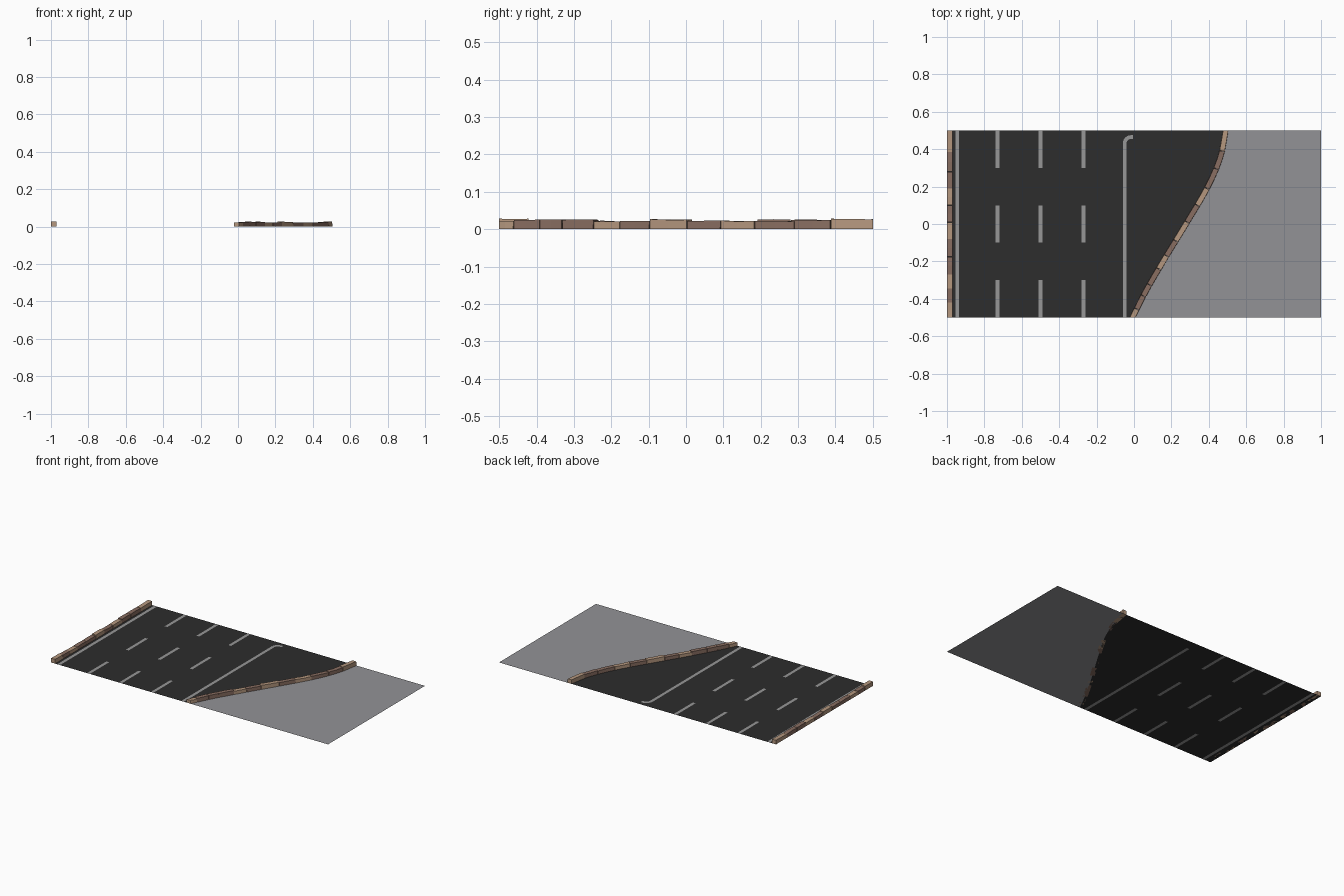
import bpy, bmesh, math, random
from mathutils import Vector

if "Cube" in bpy.data.objects:
    bpy.data.objects.remove(bpy.data.objects["Cube"])
random.seed(4)


def material(name, rgb):
    m = bpy.data.materials.new(name)
    m.diffuse_color = (*rgb, 1)
    m.use_nodes = True
    m.node_tree.nodes["Principled BSDF"].inputs["Base Color"].default_value = m.diffuse_color
    return m


ASPHALT = material("asphalt", (0.026, 0.026, 0.026))
PAINT = material("road paint", (0.31, 0.31, 0.31))
PAVING = material("grey pavement", (0.29, 0.29, 0.305))
LIGHT = material("light brown stone", (0.46, 0.31, 0.21))
DARK = material("dark brown stone", (0.25, 0.155, 0.12))


def add_object(name, bm, mats):
    me = bpy.data.meshes.new(name)
    bm.to_mesh(me)
    bm.free()
    for m in mats:
        me.materials.append(m)
    ob = bpy.data.objects.new(name, me)
    bpy.context.collection.objects.link(ob)
    return ob


# Curved kerb line: x as a smooth function of y
CURVE = [(-0.5, -0.008), (-0.36, 0.063), (-0.18, 0.168), (0.01, 0.284),
         (0.2, 0.395), (0.36, 0.463), (0.5, 0.49)]


def kerb_x(y):
    n = len(CURVE)
    i = 0
    while i < n - 2 and y > CURVE[i + 1][0]:
        i += 1

    def slope(k):
        a, b = CURVE[max(k - 1, 0)], CURVE[min(k + 1, n - 1)]
        return (b[1] - a[1]) / (b[0] - a[0])
    (y0, x0), (y1, x1) = CURVE[i], CURVE[i + 1]
    h = y1 - y0
    t = (y - y0) / h
    return ((2*t**3 - 3*t*t + 1) * x0 + (t**3 - 2*t*t + t) * h * slope(i)
            + (3*t*t - 2*t**3) * x1 + (t**3 - t*t) * h * slope(i + 1))


# Ground: rows of quads, painted lanes cut in as faces
lines = [(-0.945, "solid"), (-0.73, "dash"), (-0.5, "dash"), (-0.27, "dash"), (-0.05, "hook")]
rows = sorted([round(-0.5 + 0.05 * i, 3) for i in range(21)] + [0.43])
bm = bmesh.new()
for y0, y1 in zip(rows, rows[1:]):
    ym = (y0 + y1) / 2
    edges = [-1.0] + [x + s for x, _ in lines for s in (-0.01, 0.01)]
    low, high = edges + [kerb_x(y0), 1], edges + [kerb_x(y1), 1]
    for i in range(len(low) - 1):
        f = bm.faces.new([bm.verts.new(p) for p in (
            (low[i], y0, 0), (low[i + 1], y0, 0), (high[i + 1], y1, 0), (high[i], y1, 0))])
        if i == len(low) - 2:
            f.material_index = 2
        elif i % 2 == 1 and i // 2 < len(lines):
            kind = lines[i // 2][1]
            dashed = abs(ym) < 0.1 or abs(ym) > 0.3
            if kind == "solid" or (kind == "dash" and dashed) or (kind == "hook" and ym < 0.43):
                f.material_index = 1
bmesh.ops.remove_doubles(bm, verts=bm.verts, dist=1e-5)
add_object("road_and_pavement", bm, [ASPHALT, PAINT, PAVING])

# Turned end of the right lane line
bm = bmesh.new()
path = [(-0.015 - 0.045 * math.cos(a), 0.43 + 0.045 * math.sin(a),
         -0.015 - 0.025 * math.cos(a), 0.43 + 0.025 * math.sin(a))
        for a in [math.pi / 2 * i / 8 for i in range(9)]]
path.append((-0.005, 0.475, -0.005, 0.455))
pairs = [(bm.verts.new((a, b, 0.0006)), bm.verts.new((c, d, 0.0006))) for a, b, c, d in path]
for p, q in zip(pairs, pairs[1:]):
    bm.faces.new((p[0], p[1], q[1], q[0]))
bmesh.ops.recalc_face_normals(bm, faces=bm.faces)
add_object("lane_line_hook", bm, [PAINT])


# Kerbs: rows of uneven stones with alternating colours
def kerb(name, joints, shades, heights, centre, half):
    def across(y):
        if abs(y) > 0.499:
            return Vector((half, 0, 0))
        d = (centre(y + 0.005) - centre(y - 0.005)) / 0.01
        return Vector((1, -d, 0)).normalized() * half
    bm = bmesh.new()
    for k, (y0, y1) in enumerate(zip(joints, joints[1:])):
        a = y0 + (0.001 if k else 0)
        b = y1 - (0.001 if k < len(joints) - 2 else 0)
        s = bmesh.new()
        rings = []
        for y in (a, (a + b) / 2, b):
            c, n = Vector((centre(y), y, 0)), across(y)
            h = heights[k % len(heights)] + random.uniform(-0.0015, 0.0015)
            up = Vector((0, 0, h))
            rings.append([s.verts.new(v) for v in (c - n, c + n, c + n * 0.94 + up, c - n * 0.94 + up)])
        for r, q in zip(rings, rings[1:]):
            for i in range(4):
                s.faces.new((r[i], r[(i + 1) % 4], q[(i + 1) % 4], q[i]))
        s.faces.new(rings[0])
        s.faces.new(rings[-1][::-1])
        # soften the top rim
        rim = [e for e in s.edges if min(v.co.z for v in e.verts) > 0.01
               and e.calc_face_angle(0) > 0.6]
        bmesh.ops.bevel(s, geom=rim, offset=0.002, segments=1, affect='EDGES')
        bmesh.ops.recalc_face_normals(s, faces=s.faces)
        for f in s.faces:
            f.material_index = shades[k] == "d"
        tmp = bpy.data.meshes.new("tmp")
        s.to_mesh(tmp)
        s.free()
        bm.from_mesh(tmp)
        bpy.data.meshes.remove(tmp)
    add_object(name, bm, [LIGHT, DARK])


heights = [0.022, 0.026, 0.025, 0.026, 0.022, 0.021, 0.026, 0.022, 0.022, 0.022, 0.024, 0.027]
kerb("curved_kerb",
     [-0.5, -0.455, -0.385, -0.325, -0.24, -0.17, -0.09, 0.01, 0.1, 0.19, 0.295, 0.39, 0.5],
     "ldddldldlddl", heights, kerb_x, 0.0145)
kerb("left_kerb",
     [-0.5, -0.42, -0.345, -0.27, -0.175, -0.08, 0.01, 0.1, 0.19, 0.28, 0.385, 0.5],
     "ldlddldlddl", heights[::-1], lambda y: -0.985, 0.015)
